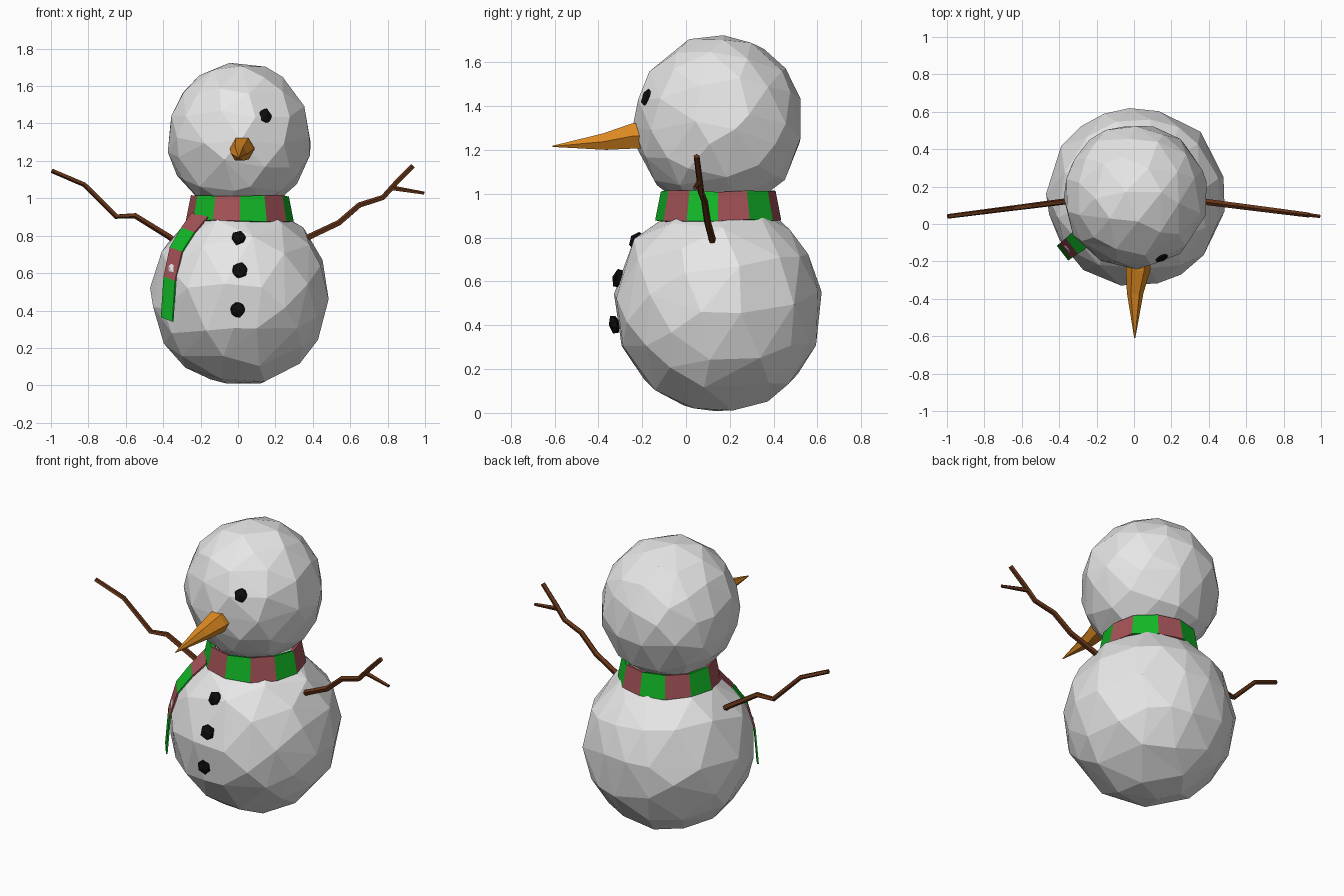
import bpy, bmesh, math, random
from mathutils import Vector, Matrix

if "Cube" in bpy.data.objects:
    bpy.data.objects.remove(bpy.data.objects["Cube"])

random.seed(4)


def mat(name, r, g, b):
    m = bpy.data.materials.new(name)
    m.diffuse_color = (r, g, b, 1)
    m.use_nodes = True
    m.node_tree.nodes["Principled BSDF"].inputs["Base Color"].default_value = m.diffuse_color
    return m


SNOW = mat("snow_white", 0.8, 0.8, 0.8)
RED = mat("scarf_red", 0.37, 0.085, 0.095)
GREEN = mat("scarf_green", 0.006, 0.48, 0.02)
ORANGE = mat("carrot_orange", 0.72, 0.25, 0.015)
BROWN = mat("twig_brown", 0.13, 0.035, 0.009)
BLACK = mat("coal_black", 0.004, 0.004, 0.004)


def finish(bm, name, mats, normals=True):
    if normals:
        bmesh.ops.recalc_face_normals(bm, faces=bm.faces)
    me = bpy.data.meshes.new(name)
    bm.to_mesh(me)
    bm.free()
    for m in mats:
        me.materials.append(m)
    ob = bpy.data.objects.new(name, me)
    bpy.context.collection.objects.link(ob)
    return ob


def snowball(name, centre, size, rot):
    """Irregular faceted ball: roughened icosphere, thinned out."""
    bm = bmesh.new()
    bmesh.ops.create_icosphere(bm, subdivisions=3, radius=1)
    for v in bm.verts:
        v.co *= random.uniform(0.985, 1.012)
    M = Matrix.Translation(centre) @ Matrix.Diagonal((*size, 1)) @ Matrix.Rotation(rot, 4, 'Z')
    bm.transform(M)
    ob = finish(bm, name, [SNOW])
    ob.modifiers.new("thin", 'DECIMATE').ratio = 0.45


def coal(name, pos, centre, size):
    """Flattened lump pressed on a ball, facing away from its centre."""
    bm = bmesh.new()
    bmesh.ops.create_icosphere(bm, subdivisions=1, radius=1)
    for v in bm.verts:
        v.co *= random.uniform(0.95, 1.1)
    n = (Vector(pos) - Vector(centre)).normalized()
    R = n.to_track_quat('Z', 'Y').to_matrix().to_4x4()
    bm.transform(Matrix.Translation(pos) @ R @ Matrix.Diagonal((*size, 1)))
    finish(bm, name, [BLACK])


def tube(name, pts, radii, sides, material):
    """Low-poly tapering tube through points."""
    bm = bmesh.new()
    pts = [Vector(p) for p in pts]
    rings = []
    for i, (p, r) in enumerate(zip(pts, radii)):
        d = (pts[min(i + 1, len(pts) - 1)] - pts[max(i - 1, 0)]).normalized()
        ref = Vector((0, 1, 0)) if abs(d.y) < 0.8 else Vector((0, 0, 1))
        u = d.cross(ref).normalized()
        w = d.cross(u)
        rings.append([bm.verts.new(p + r * (math.cos(a) * u + math.sin(a) * w))
                      for a in (2 * math.pi * k / sides for k in range(sides))])
    for a, b in zip(rings, rings[1:]):
        for k in range(sides):
            j = (k + 1) % sides
            bm.faces.new((a[k], a[j], b[j], b[k]))
    bm.faces.new(rings[0])
    bm.faces.new(rings[-1])
    finish(bm, name, [material])


# body and head
BODY, HEAD = (0.012, 0.147, 0.49), (0.006, 0.148, 1.322)
snowball("body", BODY, (0.477, 0.477, 0.49), 0.3)
snowball("head", HEAD, (0.384, 0.386, 0.403), 1.1)

# coal eyes and buttons
for i, p in enumerate([(-0.095, -0.183, 1.442), (0.145, -0.18, 1.438)]):
    coal("eye_%d" % i, p, HEAD, (0.042, 0.044, 0.02))
for i, p in enumerate([(0.004, -0.228, 0.79), (0.009, -0.31, 0.615), (-0.002, -0.327, 0.405)]):
    coal("button_%d" % i, p, BODY, (0.043, 0.045, 0.026))

# carrot nose
tube("nose", [(0.022, -0.17, 1.268), (0.022, -0.24, 1.264), (0.006, -0.37, 1.239), (0.004, -0.61, 1.217)],
     [0.07, 0.066, 0.044, 0.003], 6, ORANGE)


# twig arms, leaning forward towards the tips
def twig(name, xz, r0, r1):
    n = len(xz) - 1
    pts = [(x, 0.12 - 0.08 * (abs(x) - 0.37) / 0.63, z) for x, z in xz]
    tube(name, pts, [r0 + (r1 - r0) * i / n for i in range(n + 1)], 5, BROWN)


twig("right_arm", [(0.33, 0.765), (0.39, 0.797), (0.54, 0.868), (0.65, 0.963), (0.775, 1.003),
                   (0.84, 1.075), (0.936, 1.172)], 0.018, 0.014)
twig("right_arm_branch", [(0.82, 1.055), (0.995, 1.027)], 0.014, 0.009)
twig("left_arm", [(-0.3, 0.745), (-0.37, 0.797), (-0.55, 0.908), (-0.65, 0.9), (-0.655, 0.903),
                  (-0.82, 1.073), (-0.997, 1.15)][:3] +
     [(-0.65, 0.903), (-0.82, 1.073), (-0.995, 1.148)], 0.018, 0.013)

# scarf ring: twelve flat panels, alternating colours
bm = bmesh.new()
cols = []
for k in range(12):
    a = math.radians(30 * k)
    cols.append([bm.verts.new((0.01 + r * math.sin(a), 0.147 - r * math.cos(a), z + random.uniform(-.005, .005)))
                 for r, z in ((0.288, 0.88), (0.262, 1.012))])
for k in range(12):
    p, q = cols[k], cols[(k + 1) % 12]
    f = bm.faces.new((p[0], q[0], q[1], p[1]))
    f.material_index = (k + 1) % 2
ob = finish(bm, "scarf_ring", [RED, GREEN], False)
s = ob.modifiers.new("thickness", 'SOLIDIFY')
s.thickness = 0.02
s.offset = -1

# scarf tail hanging over the body
bm = bmesh.new()
d, side = Vector((-0.79, -0.61, 0)), Vector((0.61, -0.79, 0))
rows = []
for r, z, w in ((0.27, 0.91, 0.07), (0.35, 0.828, 0.058), (0.43, 0.725, 0.053),
                (0.474, 0.57, 0.05), (0.492, 0.352, 0.05)):
    c = Vector((0.01, 0.147, z)) + d * r
    rows.append([bm.verts.new(c - side * w + Vector((0, 0, 0.012))),
                 bm.verts.new(c + side * w - Vector((0, 0, 0.012)))])
for i, (p, q) in enumerate(zip(rows, rows[1:])):
    f = bm.faces.new((p[0], q[0], q[1], p[1]))
    f.material_index = i % 2
ob = finish(bm, "scarf_tail", [RED, GREEN], False)
s = ob.modifiers.new("thickness", 'SOLIDIFY')
s.thickness = 0.009
s.offset = 0
